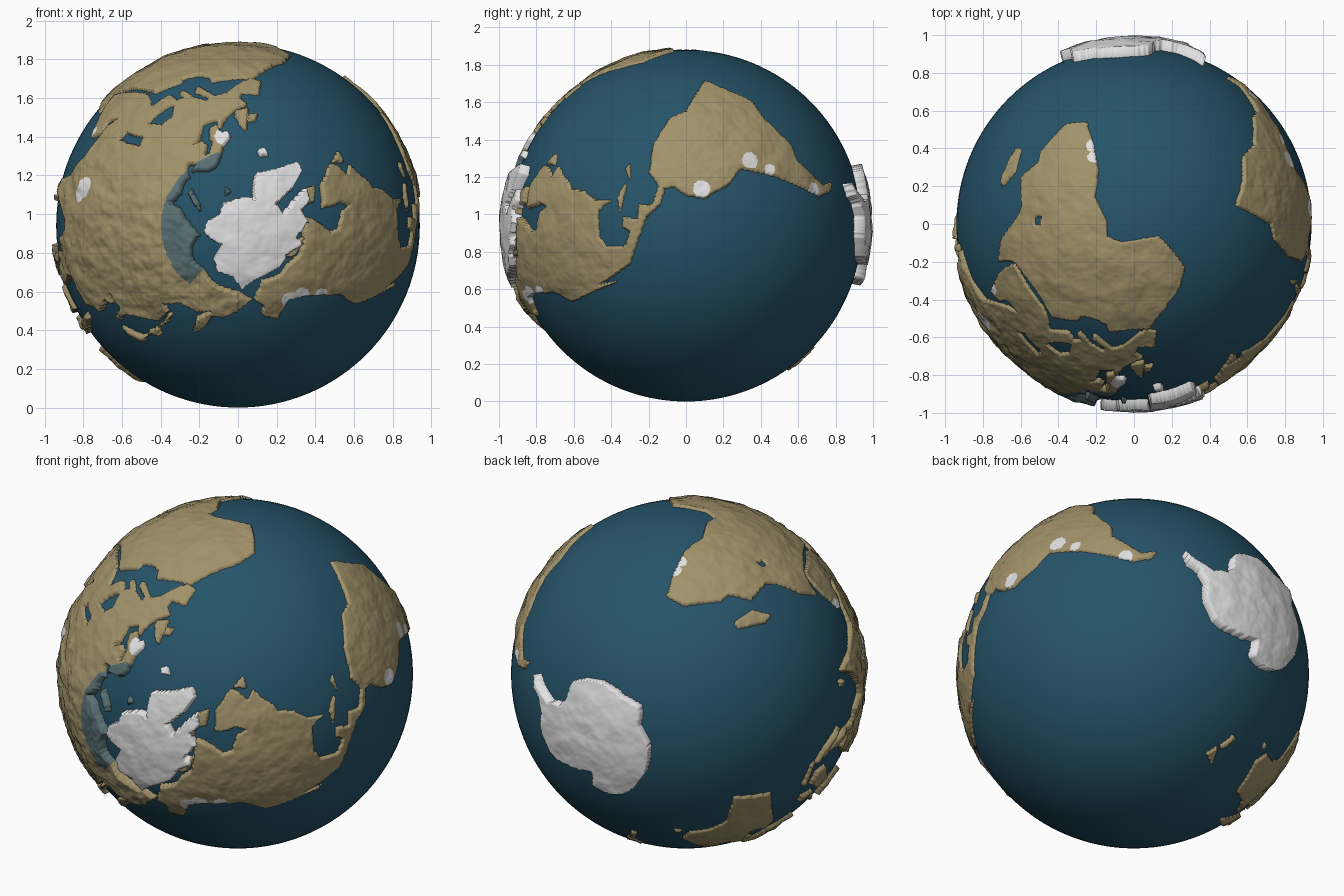
import bpy, bmesh, math
from mathutils import Vector, noise

R = 0.94  # sea radius; north pole points to -y, longitude 0 points up


def material(name, rgb):
    m = bpy.data.materials.new(name)
    m.diffuse_color = (*rgb, 1)
    return m


SEA = material("sea_blue", (0.019, 0.088, 0.142))
LAND = material("land_tan", (0.36, 0.29, 0.145))
ICE = material("ice_white", (0.75, 0.75, 0.76))
TUNDRA = material("tundra_grey_green", (0.10, 0.16, 0.17))

regions = {}  # part name -> list of (polygon, bounding box, polar?)


def add(part, pts, polar=False):
    xs, ys = [p[0] for p in pts], [p[1] for p in pts]
    regions.setdefault(part, []).append((pts, (min(xs), max(xs), min(ys), max(ys)), polar))


def inside(x, y, shape):
    pts, (x0, x1, y0, y1), _ = shape
    if not (x0 <= x <= x1 and y0 <= y <= y1):
        return False
    hit = False
    ax, ay = pts[-1]
    for bx, by in pts:
        if (ay > y) != (by > y) and x < (bx - ax) * (y - ay) / (by - ay) + ax:
            hit = not hit
        ax, ay = bx, by
    return hit


# polar ice outlines, drawn in the plane facing the pole
add("arctic_ice", [(.08, .18), (.09, .28), (.2, .3), (.31, .34), (.34, .29), (.29, .2),
                   (.22, .13), (.1, .08)], True)
add("arctic_ice", [(0, .15), (.07, .15), (.12, .1), (.2, .12), (.24, .06), (.3, .14), (.36, .2),
                   (.38, .13), (.33, .08), (.37, .02), (.31, -.06), (.34, -.1), (.26, -.15),
                   (.22, -.22), (.1, -.28), (.02, -.34), (-.03, -.27), (-.11, -.24), (-.13, -.17),
                   (-.08, -.1), (-.13, -.08), (-.18, -.04), (-.17, .02), (-.1, .06), (-.08, .12)], True)
add("antarctica", [(-181, -91), (-181, -78), (-155, -77), (-130, -74), (-100, -73), (-80, -73),
                   (-68, -70), (-66, -66), (-58, -63), (-61, -67), (-62, -74), (-45, -78),
                   (-30, -77), (-15, -72), (10, -70), (40, -69), (55, -66), (70, -69), (90, -66.5),
                   (115, -66.5), (140, -67), (160, -70), (170, -73), (164, -78), (181, -78), (181, -91)])

# continents as (longitude, latitude)
add("africa", [(-6, 36), (10, 37), (11, 34), (15, 32), (20, 31), (22, 33), (32, 31.3), (34, 27),
               (37, 20), (43, 12), (51, 12), (48, 5), (41, -2), (39, -6), (41, -15), (35, -20),
               (35, -24), (32, -28), (27, -34), (19, -35), (15, -27), (12, -17), (13, -9), (9, -1),
               (9, 4), (4, 6), (-8, 4), (-13, 9), (-17, 14), (-16, 21), (-10, 30)])
add("africa", [(44, -25), (47, -25), (50, -15.5), (49, -12), (44, -17)])
add("eurasia", [(-9, 37), (-5, 36), (0, 39), (3, 42), (7, 43.5), (10, 44), (12, 42), (16, 38),
                (18, 40), (13, 44), (14, 45.5), (19, 42), (22, 37), (24, 38), (23, 40.5), (26, 40.5),
                (27, 37), (31, 36.5), (36, 36.5), (45.1, 36), (45.1, 68), (44, 66), (38, 64.5),
                (34, 66.5), (41, 67), (30, 70), (20, 70), (14, 67), (10, 63.5), (5, 61.5), (6, 58.5),
                (10, 59), (12, 56), (16, 56.5), (18, 60), (17, 62), (22, 65.5), (25, 65), (21, 62),
                (23, 60), (30, 60), (24, 59), (21, 56.5), (19, 54.5), (11, 54), (10, 57.5), (8, 55),
                (5, 53), (2, 51), (-4.5, 48.5), (-1, 46), (-1.5, 43.5), (-9, 43.3)])
add("eurasia", [(36, 36.6), (34.5, 31), (35, 28), (39, 21), (43, 13), (45, 13), (52, 16), (59, 22),
                (56, 25.5), (51, 25), (48, 29.5), (52, 27.5), (57, 26.5), (66, 25), (70, 21),
                (73, 18), (77, 8), (80, 14), (87, 21), (91, 22), (94, 17), (98, 16), (98.5, 9),
                (101, 3), (104, 1.5), (103, 5), (100, 13), (105, 9), (109, 12), (106, 19),
                (109, 21.5), (117, 23.5), (122, 30), (119, 35), (122, 37), (118, 39), (125, 39.5),
                (126.5, 35), (129, 35), (128, 39), (132, 43), (140, 48), (141, 53), (136, 54.5),
                (143, 59), (155, 59.5), (163, 62), (156, 57), (157, 51), (162, 55), (164, 60),
                (170, 60), (179, 62.5), (190, 66), (180, 69), (160, 70), (140, 72.5), (128, 72),
                (113, 74), (104, 77.5), (87, 75), (80, 72.5), (73, 71), (72, 67), (68, 68.5),
                (60, 69), (54, 68), (45, 68), (45, 36.4)])
add("north_america", [(-168, 66), (-162, 63), (-165, 60), (-158, 57), (-162, 55), (-152, 59),
                      (-146, 61), (-137, 58.5), (-130, 54), (-124, 48), (-124, 40), (-118, 34),
                      (-114, 29), (-110, 23), (-113, 30), (-106, 22), (-103, 18.5), (-95, 16),
                      (-87, 13), (-83, 8.5), (-78, 7), (-77, 9), (-83, 11), (-83, 15.5), (-88, 16),
                      (-87, 21), (-90.5, 21), (-92, 18.5), (-97, 20), (-97.5, 27), (-94, 29.5),
                      (-85, 30), (-82.5, 28), (-81, 25), (-80.5, 31), (-76, 35.5), (-74, 40.5),
                      (-70, 42), (-66, 44.5), (-61, 46), (-65, 49), (-58, 51), (-56, 53), (-64, 60),
                      (-70, 61), (-78, 62), (-78, 58), (-77, 55), (-80, 51.5), (-82, 55), (-92, 57),
                      (-94, 60), (-87, 64.5), (-82, 68.5), (-95, 69), (-115, 68.5), (-128, 70),
                      (-140, 69.5), (-156, 71)])
add("south_america", [(-78, 8), (-72, 12), (-62, 10.5), (-52, 5), (-50, 0), (-44, -2.5), (-35, -6),
                      (-39, -14), (-41, -22), (-48, -26), (-54, -34), (-57, -37), (-62, -39),
                      (-65, -44), (-69, -51), (-65, -55), (-71, -54), (-75, -49), (-73, -40),
                      (-71, -30), (-70, -18), (-76, -14), (-81, -6), (-80, 0), (-77, 4)])
add("australia", [(114, -22), (122, -18), (130, -12), (136, -12), (136, -16), (141, -17),
                  (142.5, -11), (146, -19), (153, -25), (150, -37), (144, -38.5), (138, -34),
                  (131, -31.5), (124, -33.5), (116, -35)])

# islands
for pts in ([(-62, 62), (-72, 64.5), (-73, 68), (-88, 71), (-82, 74), (-68, 70), (-61, 66.5)],
            [(-117, 69.5), (-101, 69), (-105, 73), (-117, 73.5), (-125, 72)],
            [(-85, 22), (-77, 20), (-75, 20), (-80, 23)], [(-74, 18.5), (-68.5, 18.5), (-70, 20)],
            [(-59, 47.7), (-53, 47), (-56, 51.5)]):
    add("american_islands", pts)
for pts in ([(130, 33), (135, 35.5), (139, 37.5), (141, 41), (145, 43.5), (142, 45.5), (140, 42),
             (141, 36), (135, 33.5)], [(142, 46), (144, 50), (143, 54), (142, 52)],
            [(120, 18), (122, 18), (126, 7), (122, 8), (121, 13)],
            [(109, 1), (117, 6.5), (118, 1), (115, -4), (110, -3)],
            [(95, 5.5), (104, -1), (106, -6), (101, -2.5)],
            [(105, -6), (114, -7), (114, -8.5), (106, -7.3)],
            [(119.5, 0), (125, 1.5), (121, -1), (123, -5), (120, -5.5)],
            [(131, -1), (138, -2), (147, -6.5), (150, -10.5), (143, -9), (138, -8), (134, -4)],
            [(80, 6.5), (82, 7), (80, 9.5)], [(145, -41), (148, -41), (147, -43.5)],
            [(173, -35), (178.5, -38), (175, -41.5), (174, -39)],
            [(172, -41), (174, -42), (169, -46.5), (167, -45.5)]):
    add("pacific_islands", pts)
for pts in ([(-5, 50), (1, 51), (1.5, 53), (-2, 57.5), (-5, 58.5), (-5, 54)],
            [(-10, 52), (-6, 52), (-6, 55), (-9, 54.5)], [(-24, 65.5), (-19, 63.5), (-14, 65), (-17, 66.5)],
            [(52, 71), (57, 71), (68, 77), (60, 76)], [(12, 79), (17, 77), (24, 80)]):
    add("european_islands", pts)

# inland seas cut out of the land
add("water", [(47, 45), (51, 46.5), (53, 42), (54, 37), (50, 37.5), (49, 41)])
add("water", [(28, 42), (31, 46), (37, 46.5), (41.5, 42), (36, 41.3), (30, 41.2)])
add("water", [(31.5, -2.5), (34, -2.3), (34, .5), (31.8, .3)])
water = regions.pop("water")


def direction(lon, lat):
    a, b = math.radians(lon), math.radians(lat)
    return Vector((-math.cos(b) * math.sin(a), -math.sin(b), math.cos(b) * math.cos(a)))


# small snowy patches: longitude, latitude, radius in degrees
snow = [(direction(a, b), math.cos(math.radians(r))) for a, b, r in (
    (76, 32, 3), (79, 30, 2), (8, 61, 3), (14, -22, 1.8), (15, -26, 1.8), (57, 21, 1.5),
    (-67, -21, 2.5), (-69, -28, 1.6), (-73, -46, 2), (-78, -5, 2.5), (-145, 61, 2.5),
    (-138, 59.5, 2.5), (-130, 54.5, 2), (-19, 65, 6))]


def ramp(v, a, b):
    t = max(0, min(1, (v - a) / (b - a)))
    return t * t * (3 - 2 * t)


# fine ball used as the grid for all land relief
bm = bmesh.new()
bmesh.ops.create_icosphere(bm, subdivisions=8, radius=1)
dirs = [v.co.normalized() for v in bm.verts]
bm.verts.index_update()
tris = [tuple(v.index for v in f.verts) for f in bm.faces]
bm.free()

owner, kind, pos = [None] * len(dirs), [0] * len(dirs), []
for i, u in enumerate(dirs):
    lat = math.degrees(math.asin(max(-1, min(1, -u.y))))
    lon = math.degrees(math.atan2(-u.x, u.z))
    wide = lon + 360 if lon < -169 and lat > 0 else lon
    for part, shapes in regions.items():
        if any((u.y < 0 and inside(u.x, u.z, s)) if s[2] else inside(wide, lat, s) for s in shapes):
            owner[i] = part
            break
    if owner[i] and any(inside(lon, lat, s) for s in water):
        owner[i] = None
    h = -0.003
    if owner[i] in ("arctic_ice", "antarctica"):
        kind[i] = 1
        h = 0.056 + 0.006 * noise.fractal(u * 9, 1.0, 2.0, 4)
    elif owner[i]:
        asia = ramp(lon, 50, 80) * ramp(lat, -15, 5)
        h = 0.015 + 0.012 * asia + 0.018 * ramp(lat, 45, 70)
        h += (0.007 + 0.006 * asia) * noise.fractal(u * 9, 0.9, 2.1, 4)
        h = max(h, 0.005)
        if any(u.dot(d) > c for d, c in snow):
            kind[i] = 1
        elif lat > 66.5 and 0 < lon < 140:
            kind[i] = 2
    pos.append(u * (R + h) + Vector((0, 0, R)))


def make(name, verts, faces, mats, ids):
    me = bpy.data.meshes.new(name)
    me.from_pydata(verts, [], faces)
    for m in mats:
        me.materials.append(m)
    me.polygons.foreach_set("material_index", ids)
    me.polygons.foreach_set("use_smooth", [True] * len(faces))
    ob = bpy.data.objects.new(name, me)
    bpy.context.collection.objects.link(ob)


# one raised shell per continent, its rim dropping just below the sea
shells = {p: ({}, [], []) for p in regions}
for t in tris:
    part = owner[t[0]] or owner[t[1]] or owner[t[2]]
    if part:
        index, faces, ids = shells[part]
        faces.append([index.setdefault(v, len(index)) for v in t])
        ids.append(max((kind[v] for v in t if owner[v]), default=0))
for part, (index, faces, ids) in shells.items():
    make(part, [pos[v] for v in index], faces, (LAND, ICE, TUNDRA), ids)

# sea ball
bpy.ops.mesh.primitive_uv_sphere_add(segments=128, ring_count=64, radius=R, location=(0, 0, R))
sea = bpy.context.object
sea.name = "sea"
sea.data.materials.append(SEA)
bpy.ops.object.shade_smooth()
